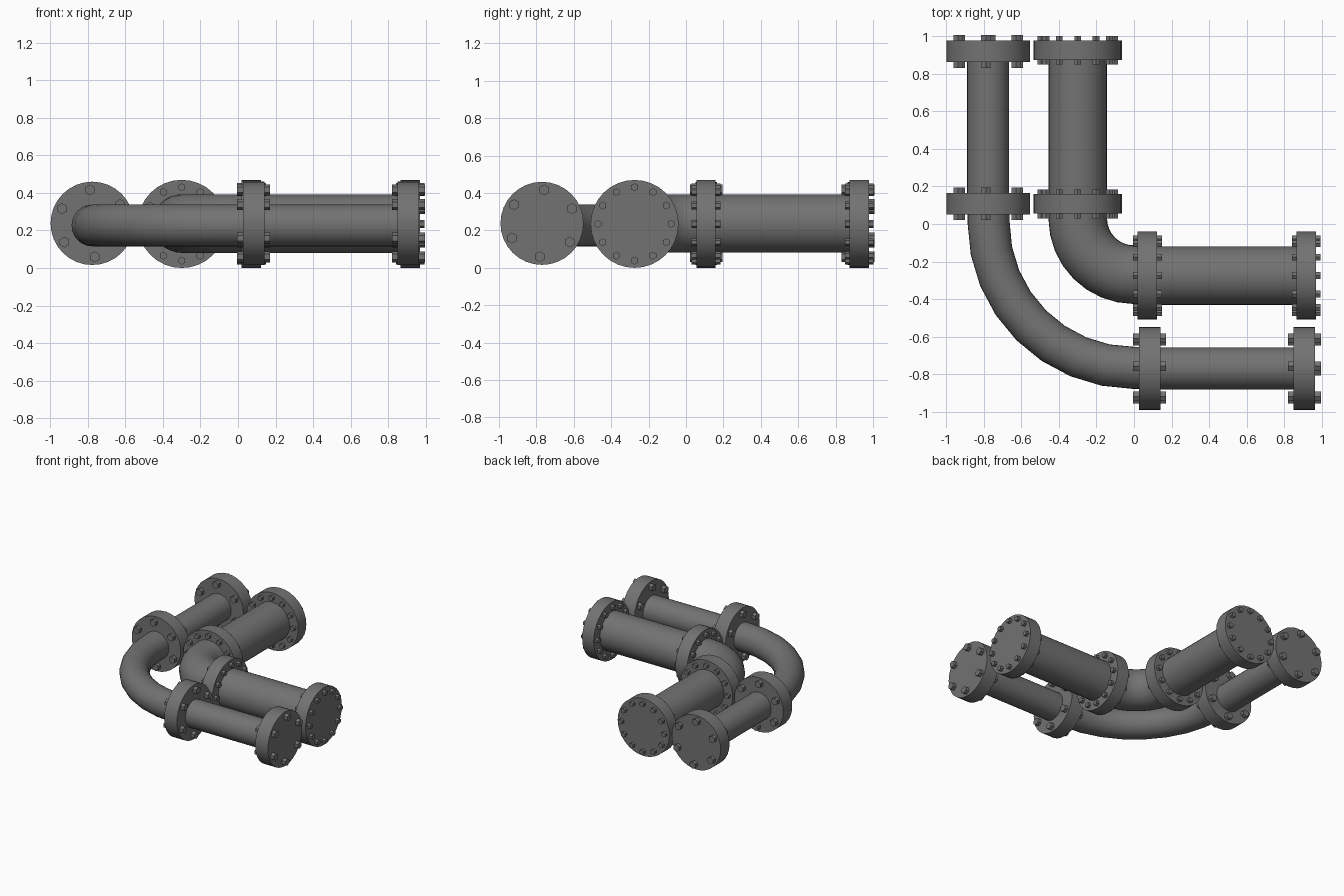
import bpy, bmesh
from math import pi, sin, cos, radians
from mathutils import Vector, Matrix

cube = bpy.data.objects.get("Cube")
if cube:
    bpy.data.objects.remove(cube, do_unlink=True)

steel = bpy.data.materials.new("dark grey steel")
steel.use_nodes = True
GREY = (0.17, 0.17, 0.17, 1)
steel.diffuse_color = GREY
steel.node_tree.nodes["Principled BSDF"].inputs["Base Color"].default_value = GREY


def finish(bm, name):
    """Turn a bmesh into a named object with sharp-edged smooth shading."""
    bmesh.ops.recalc_face_normals(bm, faces=bm.faces)
    mesh = bpy.data.meshes.new(name)
    bm.to_mesh(mesh)
    bm.free()
    mesh.materials.append(steel)
    obj = bpy.data.objects.new(name, mesh)
    bpy.context.collection.objects.link(obj)
    bpy.ops.object.select_all(action='DESELECT')
    obj.select_set(True)
    bpy.context.view_layer.objects.active = obj
    bpy.ops.object.shade_smooth_by_angle(angle=radians(35))


def tube(name, path, radius, sides=32):
    """Sweep a circle along a level path."""
    bm = bmesh.new()
    pts = [Vector(p) for p in path]
    rings = []
    for i, p in enumerate(pts):
        t = (pts[min(i + 1, len(pts) - 1)] - pts[max(i - 1, 0)]).normalized()
        side = Vector((-t.y, t.x, 0))
        rings.append([bm.verts.new(p + radius * (cos(a) * side + sin(a) * Vector((0, 0, 1))))
                      for a in (2 * pi * k / sides for k in range(sides))])
    for r0, r1 in zip(rings, rings[1:]):
        for k in range(sides):
            n = (k + 1) % sides
            bm.faces.new((r0[k], r0[n], r1[n], r1[k]))
    bm.faces.new(rings[0])
    bm.faces.new(rings[-1])
    finish(bm, name)


def cylinder(bm, matrix, radius, depth, sides):
    bmesh.ops.create_cone(bm, cap_ends=True, segments=sides, radius1=radius,
                          radius2=radius, depth=depth, matrix=matrix)


def flange(name, centre, axis, radius, thick, bolts, ring, bolt_r, reach, twist):
    """Disc plus a ring of hexagonal bolts passing through it."""
    # local z runs along the pipe, local y stays upright
    turn = Matrix.Rotation(pi / 2, 4, 'Y') @ Matrix.Rotation(pi / 2, 4, 'Z') if axis == 'X' \
        else Matrix.Rotation(pi / 2, 4, 'X')
    base = Matrix.Translation(centre) @ turn
    disc = bmesh.new()
    cylinder(disc, base, radius, thick, 32)
    finish(disc, name)
    bm = bmesh.new()
    start = pi / 2 + radians(-twist if axis == 'X' else twist)
    for k in range(bolts):
        a = start + 2 * pi * k / bolts
        spot = Matrix.Translation((ring * cos(a), ring * sin(a), 0))
        cylinder(bm, base @ spot, bolt_r, thick + 2 * reach, 6)
    finish(bm, name + "_bolts")


def line(name, x, y, z, arc_r, arc_y, pipe_r, flange_z, near, far, **spec):
    """One pipe run: straight, elbow, straight, with four flanges."""
    arc = [(-arc_r * cos(a), arc_y - arc_r * sin(a), z)
           for a in (pi / 2 * k / 8 for k in range(9))]
    tube(name + "_elbow", [(-arc_r, near[1], z)] + arc + [(near[0], arc_y - arc_r, z)], pipe_r)
    tube(name + "_back_pipe", [(x, near[1], z), (x, far[1], z)], pipe_r)
    tube(name + "_left_pipe", [(near[0], y, z), (far[0], y, z)], pipe_r)
    for label, place in (("inner", near), ("end", far)):
        flange(f"{name}_back_{label}_flange", (x, place[1], flange_z), 'Y', **spec)
        flange(f"{name}_left_{label}_flange", (place[0], y, flange_z), 'X', **spec)


# Thin outer run with six large bolts per flange
line("thin", -0.777, -0.77, 0.227, 0.775, 0.008, 0.112, 0.238,
     (0.083, 0.108), (0.908, 0.92),
     radius=0.222, thick=0.115, bolts=6, ring=0.179, bolt_r=0.029, reach=0.03, twist=4)

# Thick inner run with twelve small bolts per flange
line("thick", -0.3, -0.275, 0.237, 0.3, 0.03, 0.156, 0.235,
     (0.071, 0.107), (0.918, 0.926),
     radius=0.235, thick=0.104, bolts=12, ring=0.196, bolt_r=0.021, reach=0.025, twist=0)
